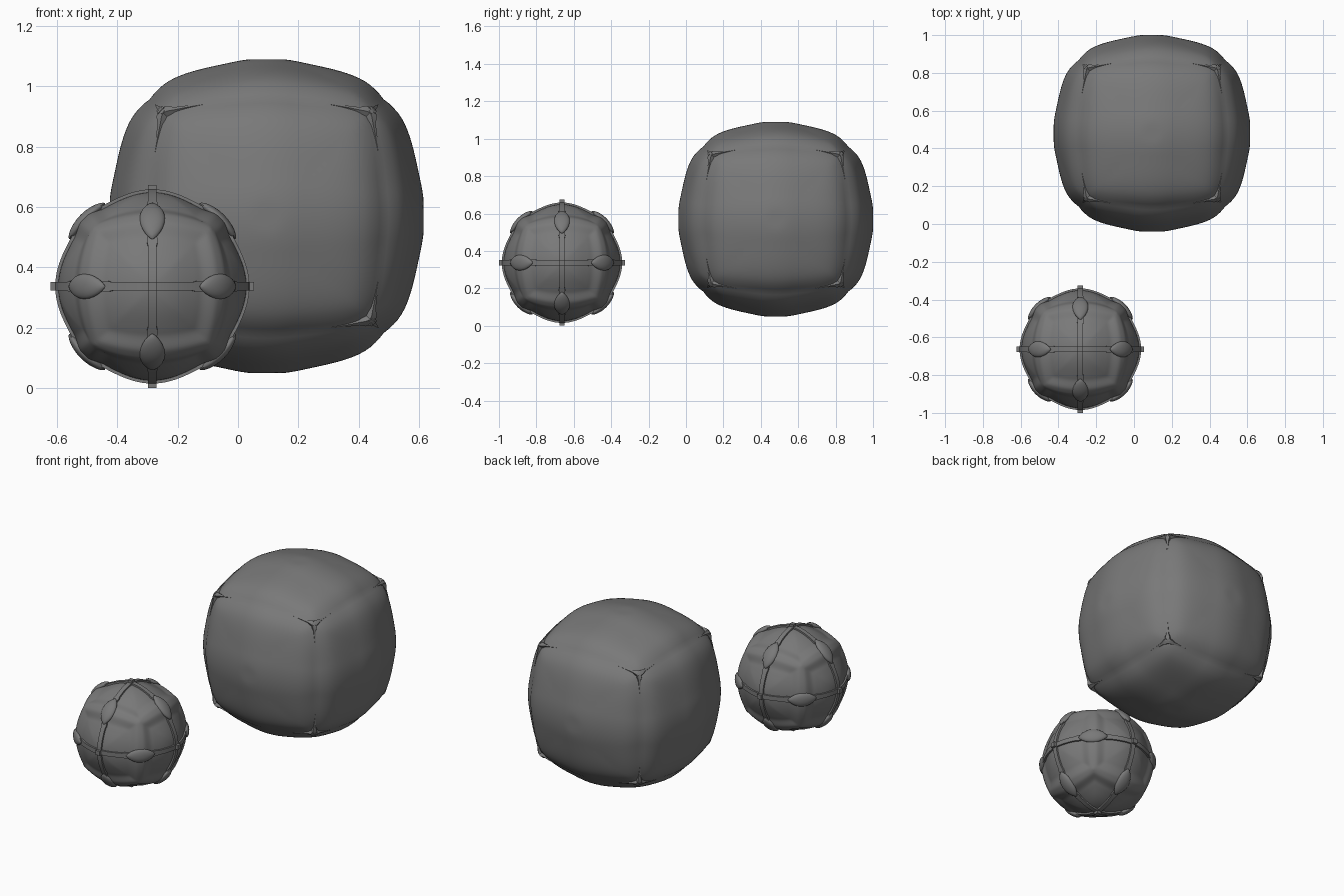
import bpy, bmesh, math
from mathutils import Vector, Matrix
from itertools import product

if "Cube" in bpy.data.objects:
    bpy.data.objects.remove(bpy.data.objects["Cube"])

BIG_C = Vector((0.095, 0.48, 0.57))
SMALL_C = Vector((-0.284, -0.663, 0.337))

dark = bpy.data.materials.new("dark_grey")
dark.diffuse_color = (0.19, 0.19, 0.19, 1)
dark.use_nodes = True
dark.node_tree.nodes["Principled BSDF"].inputs["Base Color"].default_value = dark.diffuse_color


def smooth(a, b, x):
    x = max(0.0, min(1.0, (x - a) / (b - a)))
    return x * x * (3 - 2 * x)


def ratios(d):
    c, b, a = sorted(abs(k) for k in d)
    return b / a, c / a


# radius of each ball in a given direction
def big_radius(d):
    t, s = ratios(d)
    return 0.523 + 0.032 * smooth(0.22, 0.8, t) - 0.007 * t ** 8 + 0.036 * smooth(0.2, 1, s)


def small_radius(d):
    t, s = ratios(d)
    return 0.312 - 0.008 * smooth(0, 0.5, t) + 0.018 * smooth(0.6, 0.92, t) + 0.012 * s ** 3


def finish(bm, name, centre, angle=35):
    bmesh.ops.recalc_face_normals(bm, faces=bm.faces[:])
    me = bpy.data.meshes.new(name)
    bm.to_mesh(me)
    bm.free()
    me.materials.append(dark)
    ob = bpy.data.objects.new(name, me)
    ob.location = centre
    bpy.context.collection.objects.link(ob)
    bpy.ops.object.select_all(action='DESELECT')
    ob.select_set(True)
    bpy.context.view_layer.objects.active = ob
    bpy.ops.object.shade_smooth_by_angle(angle=math.radians(angle))
    return ob


def cube_ball(name, centre, radius, limit, cuts):
    bm = bmesh.new()
    bmesh.ops.create_cube(bm, size=2)
    bmesh.ops.subdivide_edges(bm, edges=bm.edges[:], cuts=cuts, use_grid_fill=True)
    for v in bm.verts:
        d = Vector([math.tan(k * math.pi / 4) for k in v.co]).normalized()
        p = d * radius(d)
        v.co = [max(-limit, min(limit, k)) for k in p]
    return finish(bm, name, centre)


def skin(bm, rows, closed=False):
    # join matching rows of points into a tube
    for k in range(len(rows) if closed else len(rows) - 1):
        p, q = rows[k], rows[(k + 1) % len(rows)]
        for i in range(len(p)):
            j = (i + 1) % len(p)
            bm.faces.new((p[i], p[j], q[j], q[i]))


# large ball and small ball
cube_ball("large_ball", BIG_C, big_radius, 0.52, 39)
cube_ball("small_ball", SMALL_C, small_radius, 0.34, 55)

# three-pointed studs on the eight corners of the large ball
ARM = ((0, 0.02, 0.022), (0.022, 0.016, 0.018), (0.04, 0.009, 0.009),
       (0.08, 0.006, 0.004), (0.135, 0.001, 0.001))   # distance, half width, height
bm = bmesh.new()
for sg in product((-1, 1), repeat=3):
    n = Vector(sg).normalized()
    for i in range(3):
        e = Vector((0, 0, 0))
        e[i] = -sg[i]
        arm = (e - n * e.dot(n)).normalized()
        side = n.cross(arm)
        rows = []
        for dist, w, h in ARM:
            row = []
            for sw, up in ((-1, -0.01), (-0.7, h), (0.7, h), (1, -0.01)):
                d = (n * 0.58 + arm * dist + side * w * sw).normalized()
                row.append(bm.verts.new(d * (big_radius(d) + up)))
            rows.append(row)
        skin(bm, rows)
        bm.faces.new(rows[0])
        bm.faces.new(rows[-1])
finish(bm, "corner_studs", BIG_C, 25)

# three raised bands around the small ball
N = 128
for name, ax in (("band_x", 0), ("band_y", 1), ("band_z", 2)):
    bm = bmesh.new()
    rows = []
    for k in range(N):
        a = 2 * math.pi * k / N
        d = Vector((0, 0, 0))
        d[(ax + 1) % 3], d[(ax + 2) % 3] = math.cos(a), math.sin(a)
        off = Vector((0, 0, 0))
        t = ratios(d)[0]
        off[ax] = 0.014 + 0.005 * max(0, 1 - abs(t - 0.56) / 0.08)
        r = small_radius(d)
        rows.append([bm.verts.new(d * (r + h) + off * s)
                     for h, s in ((-0.02, -1), (0.01, -1), (0.01, 1), (-0.02, 1))])
    skin(bm, rows, True)
    finish(bm, name, SMALL_C)

# square pegs where the bands cross
bm = bmesh.new()
for ax in range(3):
    for s in (-1, 1):
        p = Vector((0, 0, 0))
        p[ax] = s * 0.317
        bmesh.ops.create_cube(bm, size=1, matrix=Matrix.Translation(p) @
                              Matrix.Diagonal([0.04 if i == ax else 0.028 for i in range(3)] + [1]))
finish(bm, "crossing_pegs", SMALL_C)

# twelve leaf-shaped bosses centred on the soft cube edges
bm = bmesh.new()
for ax in range(3):
    for s1, s2 in product((-1, 1), repeat=2):
        n, along = Vector((0, 0, 0)), Vector((0, 0, 0))
        i, j = (ax + 1) % 3, (ax + 2) % 3
        n[i], n[j] = s1, s2
        along[i], along[j] = s1, -s2
        n.normalize()
        along.normalize()
        turn = Matrix((along, n.cross(along), n)).transposed().to_4x4()
        m = Matrix.Translation(n * 0.318) @ turn @ Matrix.Diagonal((0.084, 0.042, 0.018, 1))
        res = bmesh.ops.create_uvsphere(bm, u_segments=24, v_segments=12, radius=1)
        for v in res["verts"]:
            c = v.co.copy()
            c.y *= max(0, 1 - c.x * c.x) ** 0.25   # pointed ends
            c.z -= 0.65 * c.x * c.x                # follow the ball's curve
            v.co = m @ c
finish(bm, "leaf_bosses", SMALL_C)
